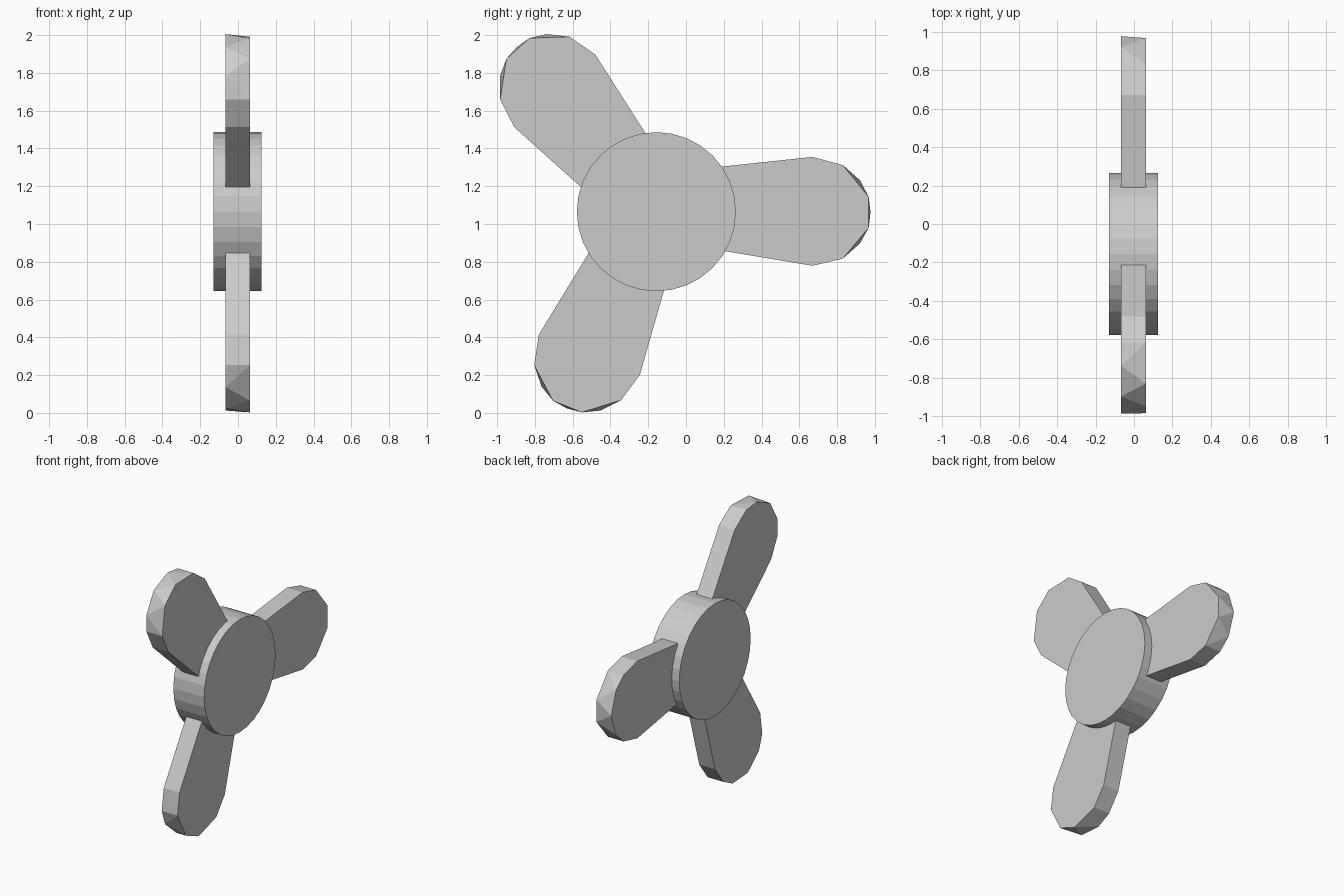
import bpy, bmesh
from math import radians, cos, sin, pi

if "Cube" in bpy.data.objects:
    bpy.data.objects.remove(bpy.data.objects["Cube"])

HUB_Y, HUB_Z = -0.157, 1.065

# Hub: 32-sided disc lying along the x axis
bpy.ops.mesh.primitive_cylinder_add(vertices=32, radius=0.421, depth=0.254,
                                    location=(-0.002, HUB_Y, HUB_Z), rotation=(0, pi / 2, 0))
bpy.context.object.name = "hub"

# Blade outline: (along blade, across blade), measured from its widest point
shared = [(-0.62, 0.222), (0, 0.288), (0.16, 0.245),
          (0.16, -0.25), (0, -0.288), (-0.62, -0.185)]
front_tip = [(0.297, 0.077), (0.297, -0.087)]
back_tip = [(0.251, 0.165), (0.307, -0.005), (0.251, -0.17)]


def blade(name, y, z, angle):
    """Convex paddle whose rounded tip is faceted differently on each face."""
    c, s = cos(radians(angle)), sin(radians(angle))
    bm = bmesh.new()
    for x, tip in ((0.063, front_tip), (-0.067, back_tip)):
        for a, w in shared + tip:
            bm.verts.new((x, y + a * c - w * s, z + a * s + w * c))
    bmesh.ops.convex_hull(bm, input=bm.verts[:])
    bmesh.ops.dissolve_limit(bm, angle_limit=radians(0.5),
                             verts=bm.verts[:], edges=bm.edges[:])
    bmesh.ops.recalc_face_normals(bm, faces=bm.faces[:])
    mesh = bpy.data.meshes.new(name)
    bm.to_mesh(mesh)
    bm.free()
    bpy.context.collection.objects.link(bpy.data.objects.new(name, mesh))


# Three blades around the hub
blade("blade_side", 0.67, 1.067, 0)
blade("blade_upper", -0.695, 1.705, 132)
blade("blade_lower", -0.512, 0.307, 248)
